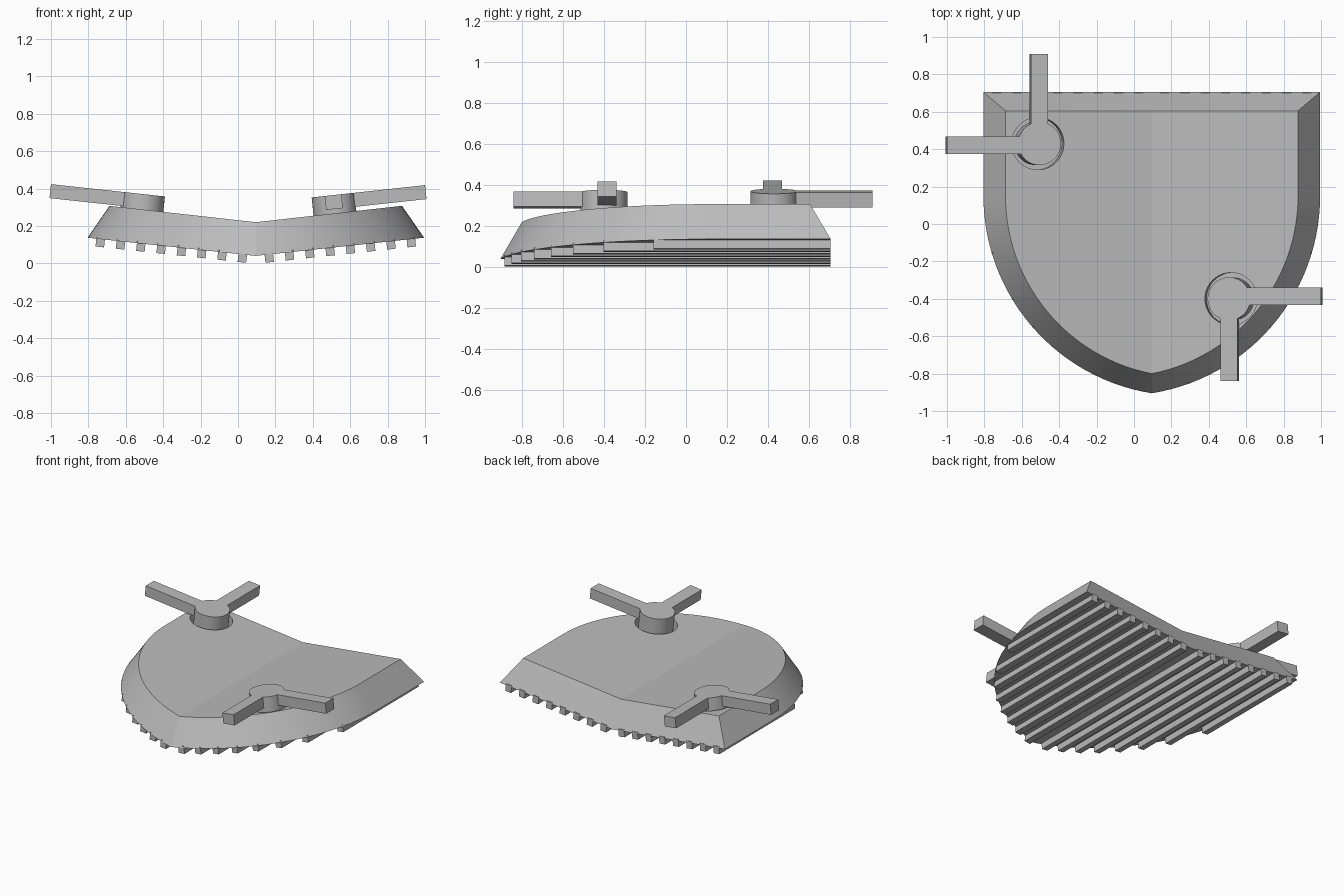
import bpy, bmesh, math
from mathutils import Matrix, Vector

if "Cube" in bpy.data.objects:
    bpy.data.objects.remove(bpy.data.objects["Cube"])

CX = 0.095          # centre line of the plate
BACK, BEND = 0.705, 0.15
TILT = math.atan(0.108)

grey = bpy.data.materials.new("Plain grey")
grey.use_nodes = True
COLOUR = (0.5, 0.5, 0.5, 1)
grey.diffuse_color = COLOUR
grey.node_tree.nodes["Principled BSDF"].inputs["Base Color"].default_value = COLOUR


def make(name, bm):
    bmesh.ops.recalc_face_normals(bm, faces=bm.faces)
    mesh = bpy.data.meshes.new(name)
    bm.to_mesh(mesh)
    bm.free()
    ob = bpy.data.objects.new(name, mesh)
    ob.data.materials.append(grey)
    bpy.context.collection.objects.link(ob)
    return ob


def smooth(ob):
    bpy.ops.object.select_all(action='DESELECT')
    ob.select_set(True)
    bpy.context.view_layer.objects.active = ob
    bpy.ops.object.shade_smooth_by_angle(angle=math.radians(8))


def boolean(ob, other, operation):
    mod = ob.modifiers.new(operation.title(), 'BOOLEAN')
    mod.operation, mod.solver, mod.object = operation, 'EXACT', other
    bpy.context.view_layer.objects.active = ob
    bpy.ops.object.modifier_apply(modifier=mod.name)
    bpy.data.objects.remove(other)


def box(name, x, y, z, matrix=Matrix()):
    """Box from (min, max) pairs, placed by a matrix."""
    bm = bmesh.new()
    size = [b - a for a, b in (x, y, z)]
    mid = [(a + b) / 2 for a, b in (x, y, z)]
    bmesh.ops.create_cube(bm, size=1, matrix=matrix @ Matrix.Translation(mid)
                          @ Matrix.Diagonal((*size, 1)))
    return make(name, bm)


def cylinder(name, radius, z, matrix):
    bm = bmesh.new()
    bmesh.ops.create_cone(bm, cap_ends=True, segments=64, radius1=radius, radius2=radius,
                          depth=z[1] - z[0],
                          matrix=matrix @ Matrix.Translation((0, 0, sum(z) / 2)))
    return make(name, bm)


def arc_radius(width, tip):
    return (width ** 2 + (BEND - tip) ** 2) / (2 * width)


def half_outline(width, back, tip, steps=28):
    """Half shield outline: back edge, straight side, then an arc to the tip."""
    r = arc_radius(width, tip)
    end = math.asin((BEND - tip) / r)
    pts = [(0, back), (width, back)]
    for i in range(steps + 1):
        a = end * i / steps
        pts.append((width - r + r * math.cos(a), BEND - r * math.sin(a)))
    return pts


# Shield plate, two tilted halves meeting in a valley
bm = bmesh.new()
low, high = half_outline(0.9, BACK, -0.905), half_outline(0.782, 0.605, -0.8)
for side in (-1, 1):
    bottom = [bm.verts.new((CX + side * x, y, 0.04 + 0.108 * x)) for x, y in low]
    top = [bm.verts.new((CX + side * x, y, 0.22 + 0.112 * x)) for x, y in high]
    bm.faces.new(bottom)
    bm.faces.new(top)
    for i in range(len(low) - 1):
        bm.faces.new((bottom[i], bottom[i + 1], top[i + 1], top[i]))
bmesh.ops.remove_doubles(bm, verts=bm.verts, dist=0.0005)
plate = make("shield_plate", bm)


# Turning handles: a round hub in a recess with two arms
def handle(name, side, x, y, z):
    place = Matrix.Translation((x, y, z)) @ Matrix.Rotation(-side * TILT, 4, 'Y')
    boolean(plate, cylinder("recess_cutter", 0.14, (-0.18, 0.1), place), 'DIFFERENCE')
    hub = cylinder(name, 0.115, (-0.19, 0), place)
    reach = (1 - abs(x)) / math.cos(TILT)
    outward = sorted((0, side * reach))
    boolean(hub, box("arm", outward, (-0.032, 0.06) if side > 0 else (-0.055, 0.037),
                     (-0.075, 0), place), 'UNION')
    length = (0.44 if side > 0 else 0.48)
    boolean(hub, box("arm", (-0.045, 0.045), sorted((0, -side * length)),
                     (-0.075, 0), place), 'UNION')
    smooth(hub)


handle("left_handle", 1, 0.508, -0.4, 0.365)
handle("right_handle", -1, -0.505, 0.43, 0.37)
smooth(plate)

# Ribs under the plate, each cut square inside the outline
R = arc_radius(0.9, -0.905)
for side, label in ((-1, "right"), (1, "left")):
    for i in range(8):
        d = 0.07 + 0.1085 * i
        front = BEND - math.sqrt(R ** 2 - (d + 0.025 - 0.9 + R) ** 2)
        place = (Matrix.Translation((CX + side * d, 0, 0.04 + 0.108 * d))
                 @ Matrix.Rotation(-side * TILT, 4, 'Y'))
        box(f"{label}_rib_{i + 1}", (-0.023, 0.023), (front, BACK), (-0.042, 0.01), place)
